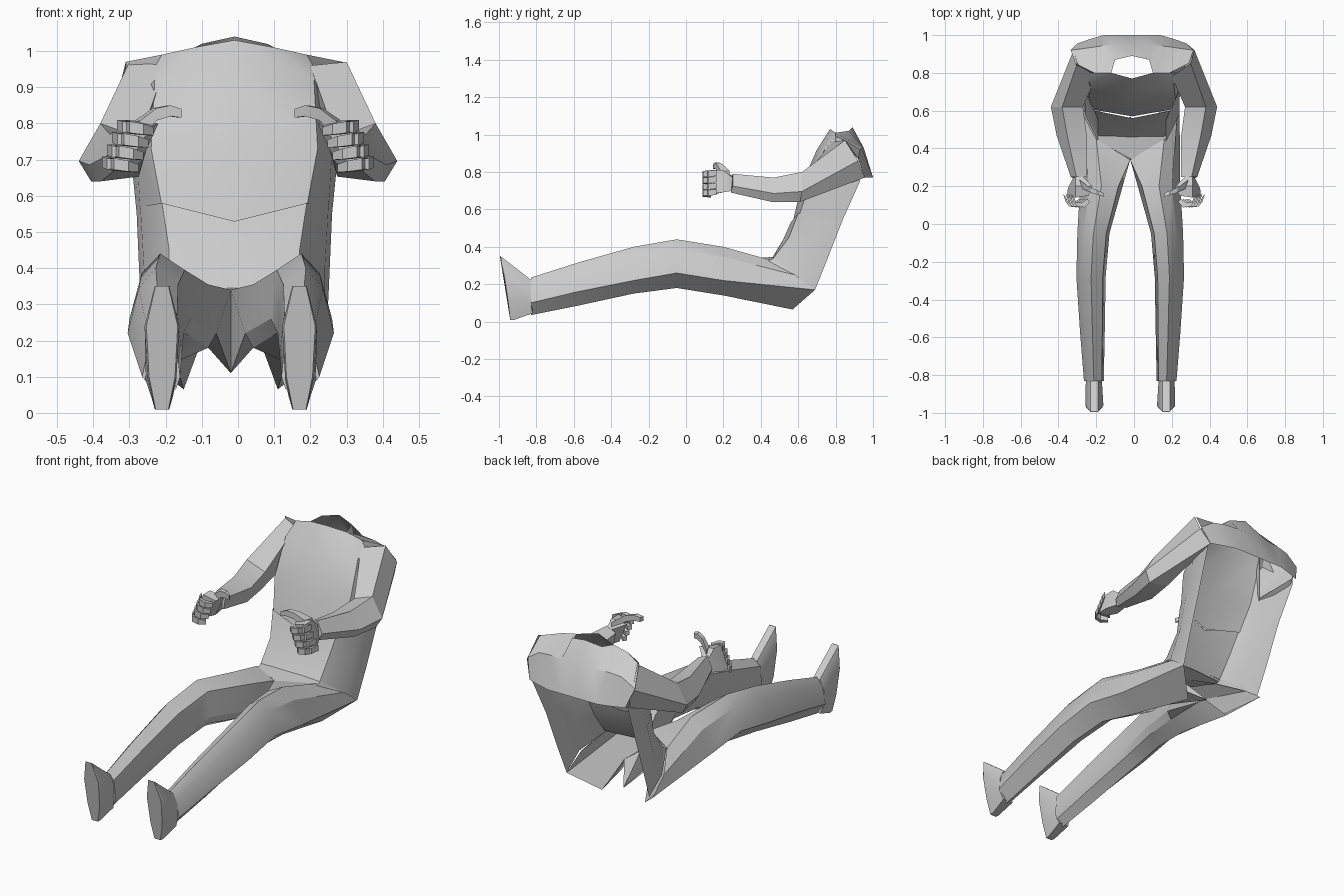
import bpy
import bmesh
import math
from mathutils import Vector

# Start clean
default_cube = bpy.data.objects.get("Cube")
if default_cube:
    bpy.data.objects.remove(default_cube, do_unlink=True)

# Single plain colour for the whole figure
grey = bpy.data.materials.new("light_grey")
grey.use_nodes = True
colour = (0.6, 0.6, 0.6, 1.0)
grey.diffuse_color = colour
grey.node_tree.nodes["Principled BSDF"].inputs["Base Color"].default_value = colour


def make_object(name, bm, smooth_angle=30):
    """Turn a bmesh into a shaded, coloured object."""
    mesh = bpy.data.meshes.new(name)
    bm.to_mesh(mesh)
    bm.free()
    mesh.materials.append(grey)
    obj = bpy.data.objects.new(name, mesh)
    bpy.context.collection.objects.link(obj)
    bpy.ops.object.select_all(action="DESELECT")
    obj.select_set(True)
    bpy.context.view_layer.objects.active = obj
    bpy.ops.object.shade_smooth_by_angle(angle=math.radians(smooth_angle))
    return obj


def add_loft(bm, rows, closed=False, cap_start=False, cap_end=False):
    """Skin neighbouring rows of points with quads."""
    rings = [[bm.verts.new(point) for point in row] for row in rows]
    count = len(rings[0])
    for ring, following in zip(rings, rings[1:]):
        for i in range(count if closed else count - 1):
            j = (i + 1) % count
            bm.faces.new((ring[i], ring[j], following[j], following[i]))
    if cap_start:
        bm.faces.new(list(reversed(rings[0])))
    if cap_end:
        bm.faces.new(rings[-1])


def mirrored_row(half, centre):
    """Complete a half row that ends on the middle line."""
    right = [Vector((centre + x, y, z)) for x, y, z in half]
    left = [Vector((centre - x, y, z)) for x, y, z in half[-2::-1]]
    return right + left


def make_pair(name, centre, lofts, smooth_angle=30):
    """Build a limb on both sides of the middle line."""
    for side, sign in (("left", 1), ("right", -1)):
        bm = bmesh.new()
        for rows, options in lofts:
            placed = [[(centre + sign * x, y, z) for x, y, z in row] for row in rows]
            add_loft(bm, placed, **options)
        bmesh.ops.recalc_face_normals(bm, faces=bm.faces)
        make_object(side + "_" + name, bm, smooth_angle)


def make_shell(name, half_rows, centre):
    """Build an open symmetric sheet."""
    bm = bmesh.new()
    add_loft(bm, [mirrored_row(half, centre) for half in half_rows])
    make_object(name, bm)


body_centre = -0.01
leg_centre = -0.02

# Lap, bridging the belly and the thighs
make_shell("lap", [
    [(.25, .58, .25), (.18, .44, .325), (0, .34, .34)],
    [(.25, .59, .26), (.18, .47, .34), (0, .46, .345)],
], body_centre)

# Lower belly, open towards the back: rear edge, side, front corner, middle
make_shell("lower_belly", [
    [(.25, .69, .17), (.25, .58, .25), (.18, .46, .33), (0, .46, .34)],
    [(.26, .75, .32), (.25, .66, .40), (.18, .55, .45), (0, .52, .44)],
    [(.27, .84, .55), (.26, .72, .57), (.20, .60, .58), (0, .56, .53)],
], body_centre)

# Chest, running up to the front of the collar
make_shell("chest", [
    [(.27, .84, .55), (.26, .72, .56), (.20, .605, .57), (0, .57, .53)],
    [(.29, .93, .75), (.27, .78, .72), (.23, .66, .73), (0, .62, .74)],
    [(.30, .91, .86), (.27, .80, .87), (.22, .74, .92), (0, .70, .92)],
    [(.30, .85, .97), (.20, .80, .99), (.11, .80, 1.01), (0, .77, 1.03)],
], body_centre)

# Upper back, from the collar down to the shoulder blades
make_shell("upper_back", [
    [(.30, .85, .97), (.20, .80, .99), (.11, .80, 1.01), (.09, .87, 1.02), (0, .89, 1.04)],
    [(.325, .92, .87), (.25, .93, .92), (.18, .94, .93), (.10, .95, .93), (0, .95, .93)],
    [(.29, .955, .77), (.22, .98, .77), (.15, 1.0, .77), (.07, 1.0, .77), (0, 1.0, .77)],
], body_centre)


# Legs: open thigh ends, seven-sided sections
def leg_section(y, inner, outer, top, ridge, bottom):
    width = outer - inner
    return [
        (outer - width * .2, y, top - (top - ridge) * .3),
        (outer - width * .5, y, top),
        (inner + width * .1, y, top - (top - ridge) * .25),
        (inner, y, ridge),
        (inner + width * .1, y, (ridge + bottom) / 2),
        (inner + width * .5, y, bottom),
        (outer, y, ridge),
    ]


hip_end = [
    (.25, .58, .25), (.18, .45, .33), (0, .34, .34), (0, .57, .11),
    (.08, .45, .20), (.13, .57, .065), (.26, .69, .17),
]
leg_rows = [hip_end] + [leg_section(*values) for values in (
    (.20, .04, .265, .40, .22, .14),
    (-.05, .11, .28, .44, .26, .18),
    (-.28, .13, .285, .40, .22, .15),
    (-.58, .135, .265, .315, .16, .085),
    (-.83, .14, .245, .235, .10, .035),
)]
make_pair("leg", leg_centre, [(leg_rows, dict(closed=True, cap_end=True))])


# Feet: upright soles narrowing to toe and heel
def foot_section(shift, scale):
    middle = .19
    outline = ((.02, -.94, .01), (.04, -.95, .10), (.048, -.97, .24), (.02, -.995, .35))
    half = [(x * scale, y + shift * (1.2 - z * 3), z) for x, y, z in outline]
    return ([(middle + x, y, z) for x, y, z in half]
            + [(middle - x, y, z) for x, y, z in reversed(half)])


ankle = [(.22, -.82, .045), (.235, -.83, .09), (.235, -.83, .17), (.21, -.83, .225),
         (.17, -.83, .225), (.15, -.83, .17), (.15, -.83, .09), (.16, -.82, .045)]
make_pair("foot", leg_centre, [
    ([ankle, foot_section(.02, 1), foot_section(0, .9)],
     dict(closed=True, cap_start=True, cap_end=True)),
])


# Arms: angular sleeves, bent at the elbow
def sleeve_section(y, inner, outer, top, bottom):
    height = top - bottom
    width = outer - inner
    return [
        (outer, y, bottom + height * .35),
        (inner + width * .65, y, top),
        (inner, y, top - height * .25),
        (inner + width * .15, y, bottom + height * .1),
        (outer - width * .2, y - .01, bottom),
    ]


shoulder = [(.32, .92, .86), (.30, .85, .97), (.20, .78, .96), (.25, .72, .74), (.28, .955, .77)]
sleeve_rows = [shoulder] + [sleeve_section(*values) for values in (
    (.62, .27, .44, .80, .64),
    (.47, .25, .41, .77, .64),
    (.25, .25, .335, .79, .69),
)]
make_pair("sleeve", 0, [(sleeve_rows, dict(closed=True, cap_end=True))], 20)


# Hands: a palm, four curled fingers and a thumb
def tube(path, thickness, depth_axis):
    """Four-sided sections along a path of points."""
    rows = []
    for point, size in zip(path, thickness):
        p = Vector(point)
        up = Vector((0, 0, size))
        across = Vector(depth_axis) * size
        rows.append([p + up + across, p + across - up, p - up - across, p + up - across])
    return rows


capped = dict(closed=True, cap_start=True, cap_end=True)
palm = [
    [(.32, .25, .70), (.31, .25, .77), (.27, .25, .78), (.27, .25, .70)],
    [(.35, .19, .69), (.31, .20, .81), (.22, .20, .80), (.27, .19, .69)],
    [(.355, .14, .685), (.31, .14, .81), (.24, .15, .79), (.31, .15, .68)],
]
hand_lofts = [(palm, capped)]
for finger in range(4):
    z = .79 - finger * .034
    x = .30 + finger * .014
    path = [(x + .025, .15, z + .005), (x + .01, .105, z),
            (x - .03, .10, z - .006), (x - .06, .125, z - .012)]
    hand_lofts.append((tube(path, (.015, .016, .015, .011), (.6, .8, 0)), capped))
thumb_path = [(.28, .21, .78), (.23, .18, .825), (.19, .165, .835), (.16, .155, .828)]
hand_lofts.append((tube(thumb_path, (.026, .017, .015, .012), (.3, .9, 0)), capped))
make_pair("hand", 0, hand_lofts, 20)
